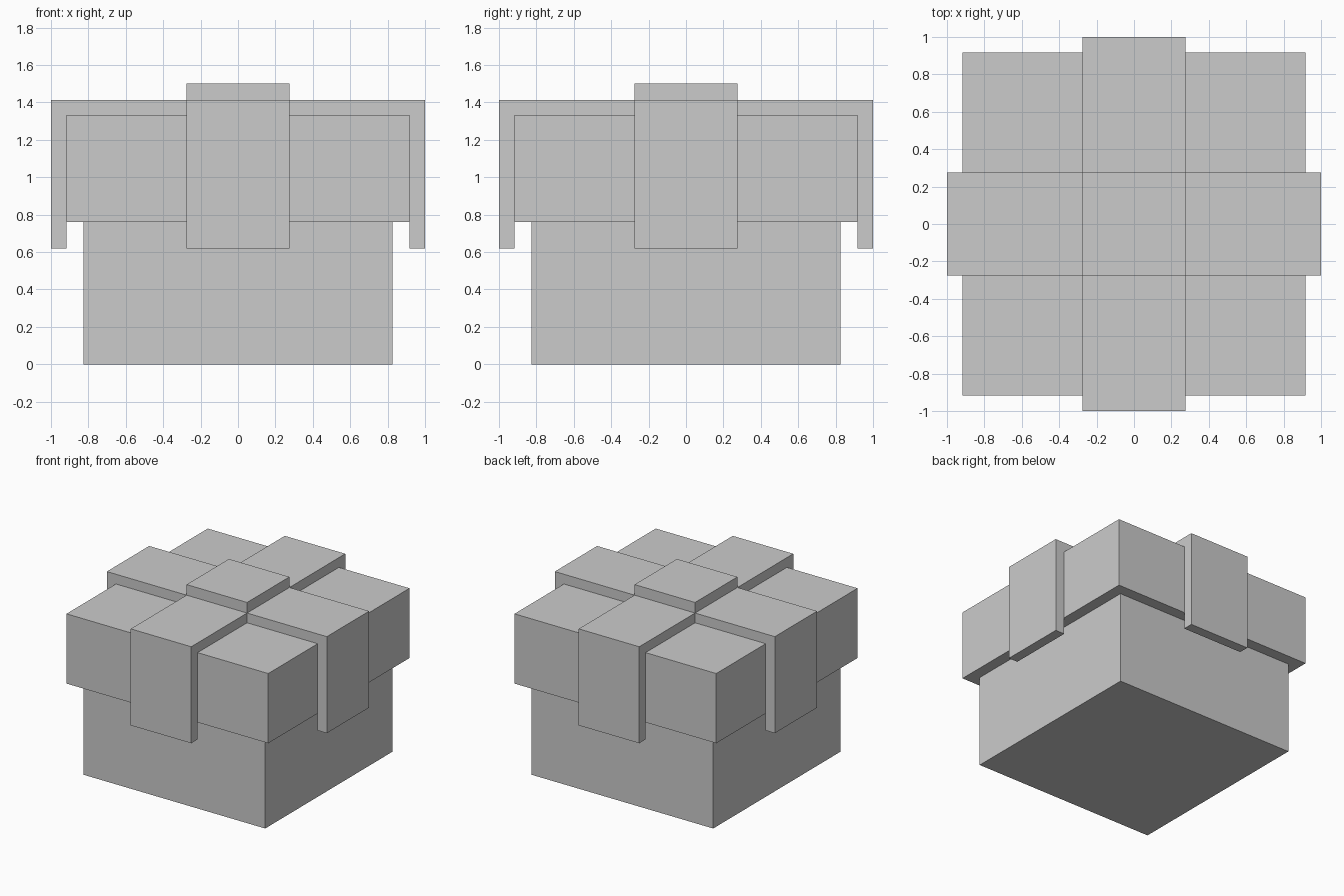
import bpy, bmesh
from math import pi
from mathutils import Matrix

if "Cube" in bpy.data.objects:
    bpy.data.objects.remove(bpy.data.objects["Cube"])

BOX, LID, OUT, RIB = 0.825, 0.917, 1.0, 0.275           # half widths
Z_RIB, Z_LID, Z_LIDTOP, Z_RIBTOP, Z_TOP = 0.62, 0.76, 1.333, 1.413, 1.5


def finish(name, bm):
    bmesh.ops.recalc_face_normals(bm, faces=bm.faces)
    mesh = bpy.data.meshes.new(name)
    bm.to_mesh(mesh)
    bm.free()
    obj = bpy.data.objects.new(name, mesh)
    bpy.context.collection.objects.link(obj)


def block(name, half, z0, z1):
    bm = bmesh.new()
    bmesh.ops.create_cube(bm, size=1)
    bmesh.ops.scale(bm, vec=(2 * half, 2 * half, z1 - z0), verts=bm.verts)
    bmesh.ops.translate(bm, vec=(0, 0, (z0 + z1) / 2), verts=bm.verts)
    finish(name, bm)


def ribbon(name, angle):
    # L-shaped strip: over the lid top, then hanging past its edge
    profile = [(RIB, Z_LIDTOP), (LID, Z_LIDTOP), (LID, Z_RIB),
               (OUT, Z_RIB), (OUT, Z_RIBTOP), (RIB, Z_RIBTOP)]
    bm = bmesh.new()
    face = bm.faces.new([bm.verts.new((x, -RIB, z)) for x, z in profile])
    ext = bmesh.ops.extrude_face_region(bm, geom=[face], use_keep_orig=True)
    moved = [v for v in ext["geom"] if isinstance(v, bmesh.types.BMVert)]
    bmesh.ops.translate(bm, vec=(0, 2 * RIB, 0), verts=moved)
    bmesh.ops.rotate(bm, matrix=Matrix.Rotation(angle, 3, 'Z'), verts=bm.verts)
    finish(name, bm)


# Gift box body, overhanging lid and central ribbon knot
block("box_body", BOX, 0, Z_LID)
block("lid", LID, Z_LID, Z_LIDTOP)
block("ribbon_knot", RIB, Z_LIDTOP, Z_TOP)

# Four ribbon arms
for i, side in enumerate(("right", "back", "left", "front")):
    ribbon("ribbon_" + side, i * pi / 2)
